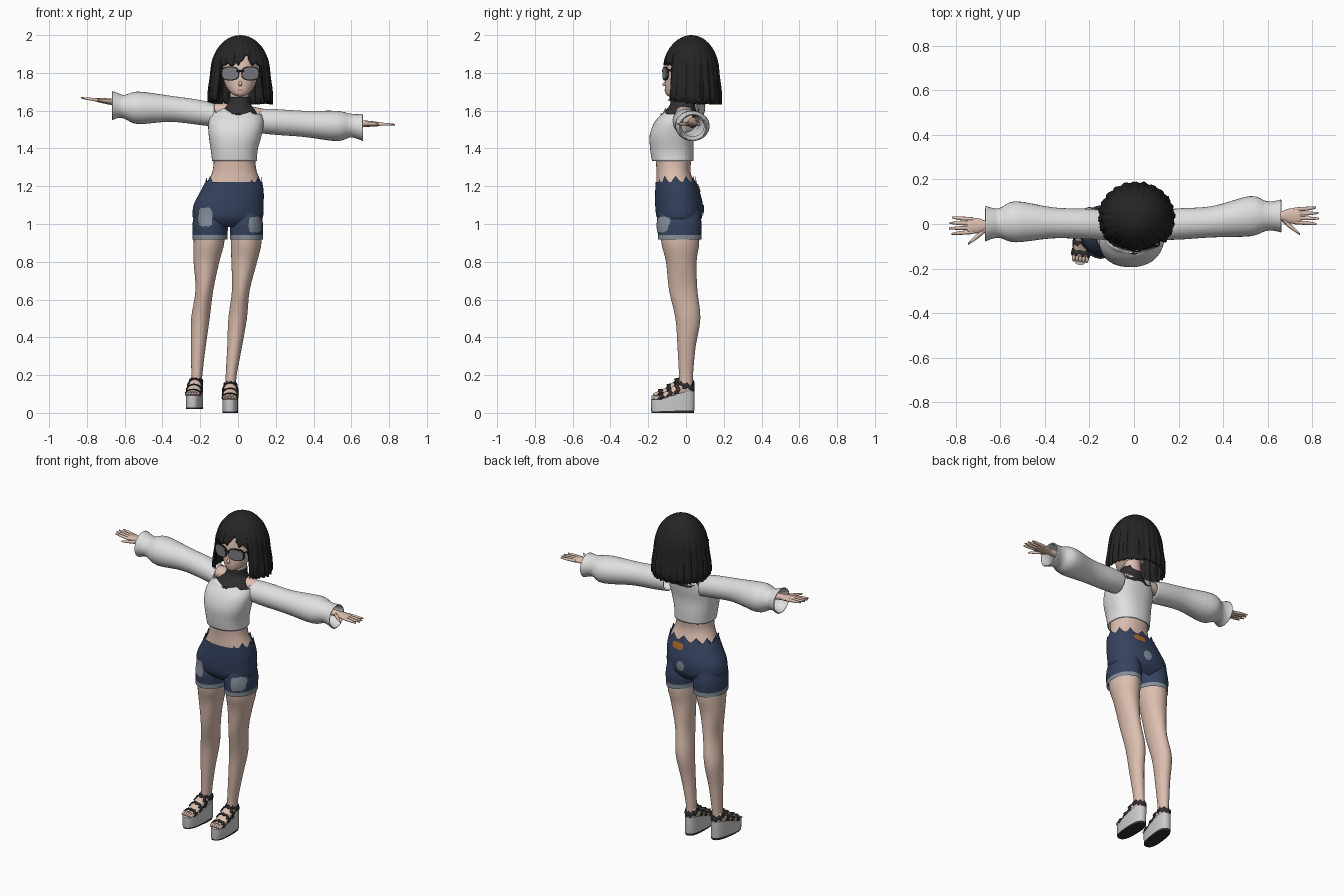
import bpy, bmesh, math, random
from mathutils import Vector
from mathutils.bvhtree import BVHTree

random.seed(4)
if "Cube" in bpy.data.objects:
    bpy.data.objects.remove(bpy.data.objects["Cube"])


def material(name, r, g, b):
    m = bpy.data.materials.new(name)
    m.use_nodes = True
    m.diffuse_color = (r, g, b, 1)
    m.node_tree.nodes["Principled BSDF"].inputs["Base Color"].default_value = (r, g, b, 1)
    return m


skin = material("skin", .72, .52, .43)
knit = material("white knit", .74, .74, .75)
denim = material("navy denim", .036, .055, .115)
faded = material("faded denim", .23, .27, .32)
dark_hair = material("dark hair", .018, .018, .019)
black = material("black fabric", .03, .028, .03)
sole_grey = material("sole grey", .6, .6, .6)
lens_grey = material("lens grey", .2, .2, .22)
leather = material("orange leather", .38, .14, .03)
lip_pink = material("lip pink", .5, .24, .2)
made = []


def finish(name, bm, mats, rule=None, thick=0):
    """Turn a bmesh into an object, with colours chosen by a face rule."""
    bmesh.ops.recalc_face_normals(bm, faces=bm.faces)
    if rule:
        for f in bm.faces:
            f.material_index = rule(f.calc_center_median())
    mesh = bpy.data.meshes.new(name)
    bm.to_mesh(mesh)
    obj = bpy.data.objects.new(name, mesh)
    bpy.context.collection.objects.link(obj)
    for m in mats:
        mesh.materials.append(m)
    if thick:
        mod = obj.modifiers.new("thickness", "SOLIDIFY")
        mod.thickness, mod.offset = thick, -1
    made.append(obj)
    return obj


def smooth_rings(rings, sub):
    """Catmull-Rom interpolation between the given sections."""
    rings = [Vector(r) for r in rings]
    out = []
    for i in range(len(rings) - 1):
        b, c = rings[i], rings[i + 1]
        a, d = rings[max(i - 1, 0)], rings[min(i + 2, len(rings) - 1)]
        for s in range(sub):
            t = s / sub
            out.append(b + (c - a) * (t / 2) + (a * 2 - b * 5 + c * 4 - d) * (t * t / 2)
                       + (b * 3 - a - c * 3 + d) * (t ** 3 / 2))
    return out + [rings[-1]]


def power_circle(k, segs, power):
    a = math.tau * k / segs
    return [math.copysign(abs(w) ** (2 / power), w) for w in (math.cos(a), math.sin(a))]


def add_loft(bm, rings, axis="z", segs=32, sub=4, power=2, caps=True, warp=None):
    """Sections are (x, y, z, radius, radius) across the chosen axis."""
    u, v = {"z": (0, 1), "x": (1, 2), "y": (0, 2)}[axis]
    sections = smooth_rings(rings, sub)
    grid = []
    for i, s in enumerate(sections):
        row = []
        for k in range(segs):
            cu, cv = power_circle(k, segs, power)
            co = Vector(s[:3])
            co[u] += s[3] * cu
            co[v] += s[4] * cv
            row.append(bm.verts.new(warp(co, i / (len(sections) - 1), k) if warp else co))
        grid.append(row)
    for lo, hi in zip(grid, grid[1:]):
        for k in range(segs):
            n = (k + 1) % segs
            bm.faces.new((lo[k], lo[n], hi[n], hi[k]))
    if caps:
        bm.faces.new(grid[0])
        bm.faces.new(grid[-1])


def loft(name, mat, rings, thick=0, rule=None, **kw):
    bm = bmesh.new()
    add_loft(bm, rings, **kw)
    return finish(name, bm, mat if isinstance(mat, list) else [mat], rule, thick)


def zigzag(k, period):
    return abs((k % period) / period * 2 - 1)


def decal(name, mat, target, x, z, rx, rz, side, power=2):
    """Thin plate laid on the front (-1) or back (1) of a target."""
    bm = bmesh.new()
    bm.from_mesh(target.data)
    tree = BVHTree.FromBMesh(bm)
    bm.free()
    bm = bmesh.new()
    rows = []
    for r in (.02, .35, .7, 1):
        row = []
        for k in range(28):
            cu, cv = power_circle(k, 28, power)
            wob = r * (1 + .05 * math.sin(k * 2.3))
            hit = tree.ray_cast(Vector((x + rx * cu * wob, side, z + rz * cv * wob)), Vector((0, -side, 0)))[0]
            row.append(bm.verts.new(hit + Vector((0, side * .005, 0))))
        rows.append(row)
    for lo, hi in zip(rows, rows[1:]):
        for k in range(28):
            bm.faces.new((lo[k], lo[k - 1], hi[k - 1], hi[k]))
    bm.faces.new(rows[0])
    finish(name, bm, [mat])


# Head, nose and lips
MID = .012
head = loft("head", skin, [(MID, -.08, 1.675, .012, .012), (MID, -.06, 1.69, .045, .048),
            (MID, -.03, 1.725, .074, .082), (MID, -.012, 1.77, .09, .098), (MID, 0, 1.83, .1, .108),
            (MID, .01, 1.9, .1, .1), (MID, .015, 1.95, .06, .06)])
loft("nose", skin, [(MID, -.1, 1.765, .004, .004), (MID, -.113, 1.737, .009, .012),
     (MID, -.1, 1.728, .006, .005)], segs=12)
decal("lips", lip_pink, head, MID, 1.708, .016, .004, -1)

# Bobbed hair: columns hang down a domed shell to a varying length
bm = bmesh.new()
COLS, ROWS = 144, 16
columns = []
for k in range(COLS):
    a = math.tau * k / COLS
    a = a - math.tau if a > math.pi else a
    if -.78 < a < .82:
        bottom = 1.835 + .05 * math.exp(-((a - .22) / .15) ** 2) + .022 * zigzag(k, 7)
    else:
        bottom = 1.632 + .03 * max(0, math.cos(a)) + .018 * zigzag(k, 5) * random.random()
    bump = random.uniform(-.014, .014) + .018 * math.sin(a * 24)
    column = []
    for i in range(1, ROWS + 1):
        t = i / ROWS
        z = 2 - (2 - bottom) * t ** 1.8
        if z > 1.8:
            r = .157 * math.sqrt(1 - ((z - 1.8) / .2) ** 2)
        else:
            r = .157 + .014 * min(1, (1.8 - z) / .1)
        r *= 1 + bump * t
        depth = .98 if abs(a) < math.pi / 2 else .93
        column.append(bm.verts.new((MID + r * math.sin(a), .03 - depth * r * math.cos(a), z)))
    columns.append(column)
crown = bm.verts.new((MID, .03, 2))
for k, col in enumerate(columns):
    nxt = columns[(k + 1) % COLS]
    bm.faces.new((crown, col[0], nxt[0]))
    for i in range(ROWS - 1):
        bm.faces.new((col[i], col[i + 1], nxt[i + 1], nxt[i]))
finish("bob_hair", bm, [dark_hair], thick=.012)


# Sunglasses, curved round the face
def curve_back(co, t, k):
    return co + Vector((0, 2.5 * (co.x - MID) ** 2, 0))


for side, s in (("right", -1), ("left", 1)):
    cx = MID + s * .053
    for part, mat, y, w, h in (("frame", black, -.122, .048, .037), ("lens", lens_grey, -.126, .042, .031)):
        loft(side + "_" + part, mat, [(cx, y, 1.797, w, h), (cx, y + .006, 1.797, w, h)],
             axis="y", sub=1, power=2.8, warp=curve_back)
    loft(side + "_temple", black, [(MID + s * .1, -.1, 1.815, .003, .006),
         (MID + s * .112, .02, 1.81, .003, .006)], axis="y", segs=8)
loft("bridge", black, [(MID - .02, -.124, 1.81, .004, .005), (MID + .02, -.124, 1.81, .004, .005)], axis="x", segs=8)

# Body skin: waist, shoulders and neck
loft("torso", skin, [(-.035, -.04, 1.1, .165, .112), (-.02, -.055, 1.2, .148, .102), (-.018, -.066, 1.28, .117, .09),
     (-.018, -.065, 1.36, .11, .095), (-.01, -.06, 1.48, .12, .09), (0, -.03, 1.58, .1, .06)], power=2.2)
loft("shoulders", skin, [(-.19, 0, 1.6, .035, .032), (-.1, -.01, 1.602, .045, .036), (0, -.015, 1.6, .05, .036),
     (.1, -.01, 1.583, .045, .034), (.18, 0, 1.57, .035, .03)], axis="x")
loft("neck", skin, [(0, -.015, 1.55, .055, .055), (.01, -.005, 1.72, .048, .048)])


# Torn black neck piece
def torn_bottom(co, t, k):
    return co + Vector((0, 0, .022 * zigzag(k, 6) * (t > .99)))


loft("torn_collar", black, [(.008, -.02, 1.672, .058, .058), (.005, -.02, 1.635, .062, .064),
     (.002, -.025, 1.605, .09, .078), (0, -.033, 1.565, .118, .098)], caps=False, segs=48, warp=torn_bottom, thick=.006)


# Cropped sweater with ragged neckline
def torn_top(co, t, k):
    return co + Vector((0, 0, .03 * zigzag(k, 8) - .015 - .12 * co.x)) if t > .99 else co


loft("sweater_body", knit, [(-.018, -.07, 1.333, .119, .11), (-.02, -.074, 1.39, .124, .115), (-.015, -.076, 1.47, .14, .116),
     (-.01, -.058, 1.54, .146, .108), (-.004, -.033, 1.59, .128, .088)], caps=False, segs=48, power=2.3,
     warp=torn_top, thick=.006)
loft("right_sleeve", knit, [(-.125, -.005, 1.575, .066, .062), (-.2, 0, 1.59, .068, .066), (-.36, .005, 1.61, .069, .069),
     (-.53, .01, 1.615, .092, .086), (-.6, .005, 1.62, .068, .063), (-.635, .003, 1.627, .069, .066),
     (-.665, .002, 1.627, .08, .077)], axis="x", caps=False, thick=.006)
loft("left_sleeve", knit, [(.115, -.005, 1.545, .066, .064), (.2, 0, 1.54, .07, .068), (.35, .01, 1.53, .07, .069),
     (.52, .035, 1.519, .09, .08), (.59, .036, 1.521, .068, .064), (.625, .036, 1.517, .066, .064),
     (.66, .036, 1.511, .074, .072)], axis="x", caps=False, thick=.006)

# Hands
for side, s, y0, z0, rise in (("right", -1, -.008, 1.643, .13), ("left", 1, .036, 1.532, -.03)):
    def section(d, dy, w, h):
        return (s * d, y0 + dy, z0 + rise * (d - .64), w, h)

    loft(side + "_palm", skin, [section(.5, 0, .028, .028), section(.65, 0, .021, .018), section(.69, 0, .032, .016),
         section(.735, 0, .036, .012), section(.75, 0, .03, .008)], axis="x", segs=20)
    for i in range(4):
        dy = .029 - .019 * i
        tip = .835 - .011 * abs(i - 1.6)
        loft(f"{side}_finger_{i + 1}", skin, [section(.72, dy, .009, .009), section(.78, dy * 1.15, .0085, .008),
             section(tip, dy * 1.3, .004, .004)], axis="x", segs=10)
    loft(side + "_thumb", skin, [section(.665, -.015, .013, .012), section(.7, -.045, .012, .01),
         section(.745, -.082, .005, .005)], axis="x", segs=10)


# Ragged shorts: hips plus two leg tubes, with faded hems
def torn_waist(co, t, k):
    if t > .99:
        front = co.y < -.09 and -.13 < co.x < .06
        co.z += -.042 if front else .045 * zigzag(k, 5) - .025
    return co


bm = bmesh.new()
add_loft(bm, [(-.055, -.033, .985, .14, .08), (-.054, -.035, 1.03, .184, .118), (-.05, -.037, 1.1, .185, .126),
         (-.032, -.045, 1.17, .168, .118), (-.02, -.055, 1.235, .146, .106)], segs=60, caps=False, warp=torn_waist, power=2.2)
for cx, w in ((-.148, .093), (.045, .087)):
    add_loft(bm, [(cx, -.034, .917, w, .115), (cx, -.034, .943, w, .115), (cx, -.034, 1.0, w, .117),
             (cx, -.034, 1.07, w * .85, .105)], segs=48, caps=False)
shorts = finish("shorts", bm, [denim, faded], lambda c: int(c.z < .941))
decal("right_thigh_patch", faded, shorts, -.172, 1.037, .036, .05, -1, 4)
decal("left_thigh_patch", faded, shorts, .09, .997, .033, .042, -1, 4)
decal("seat_patch", faded, shorts, -.025, 1.08, .028, .03, 1)
decal("waist_label", leather, shorts, .01, 1.19, .04, .02, 1, 3)

# Legs share one outline; only the sideways path differs
outline = [(1.02, -.035, .08, .102), (.9, -.03, .081, .1), (.8, -.025, .068, .081), (.65, -.015, .047, .075),
           (.5, .01, .049, .066), (.35, .003, .039, .048), (.2, 0, .029, .037), (.12, 0, .027, .036)]
paths = {"right": (-.15, -.154, -.167, -.178, -.199, -.21, -.218, -.22),
         "left": (.045, .043, .033, .015, -.002, -.018, -.036, -.038)}
for side, path in paths.items():
    loft(side + "_leg", skin, [(x, y, z, rx, ry) for x, (z, y, rx, ry) in zip(path, outline)])


# Wedge sandals
def wedge(co, t, k):
    top = .072 + .042 * max(0, min(1, (co.y + .13) / .13))
    return Vector((co.x, co.y, top * co.z))


for side, cx, lift, turn in (("right", -.222, .02, -.12), ("left", -.04, 0, -.02)):
    start = len(made)
    loft(side + "_sole", [sole_grey, black], [(0, -.07, 0, .04, .112), (0, -.07, .12, .041, .114), (0, -.07, 1, .042, .115)],
         sub=1, power=2.6, warp=wedge, rule=lambda c: int(c.z < .012))
    loft(side + "_foot", skin, [(0, .035, .12, .02, .02), (0, .01, .135, .032, .042), (0, -.05, .12, .034, .035),
         (0, -.1, .095, .037, .024), (0, -.145, .08, .034, .014)], axis="y")
    for i in range(5):
        tx = -.03 + .015 * i
        loft(f"{side}_toe_{i + 1}", skin, [(tx, -.13, .082, .008, .01), (tx, -.16, .08, .008, .009),
             (tx, -.172, .077, .003, .004)], axis="y", segs=10)
    for name, y, z, rx, rz in (("toe", -.13, .082, .042, .024), ("instep", -.085, .098, .042, .034), ("arch", -.045, .118, .041, .043)):
        loft(f"{side}_{name}_strap", black, [(0, y - .012, z, rx, rz), (0, y, z, rx * 1.06, rz * 1.08),
             (0, y + .012, z, rx, rz)], axis="y", thick=.005, caps=False,
             warp=lambda co, t, k: co + Vector((0, .007 * math.sin(k * 1.6), 0)))
    loft(side + "_ankle_strap", black, [(0, 0, .128, .036, .045), (0, 0, .142, .038, .046), (0, 0, .156, .034, .042)],
         thick=.005, caps=False, warp=lambda co, t, k: co + Vector((0, 0, .006 * math.sin(k * 1.6) - co.y * .2)))
    for obj in made[start:]:
        obj.location = (cx, 0, lift)
        obj.rotation_euler.z = turn

# Smooth shading with crisp edges
for obj in made:
    obj.select_set(True)
bpy.context.view_layer.objects.active = made[0]
bpy.ops.object.shade_smooth_by_angle(angle=math.radians(40))
